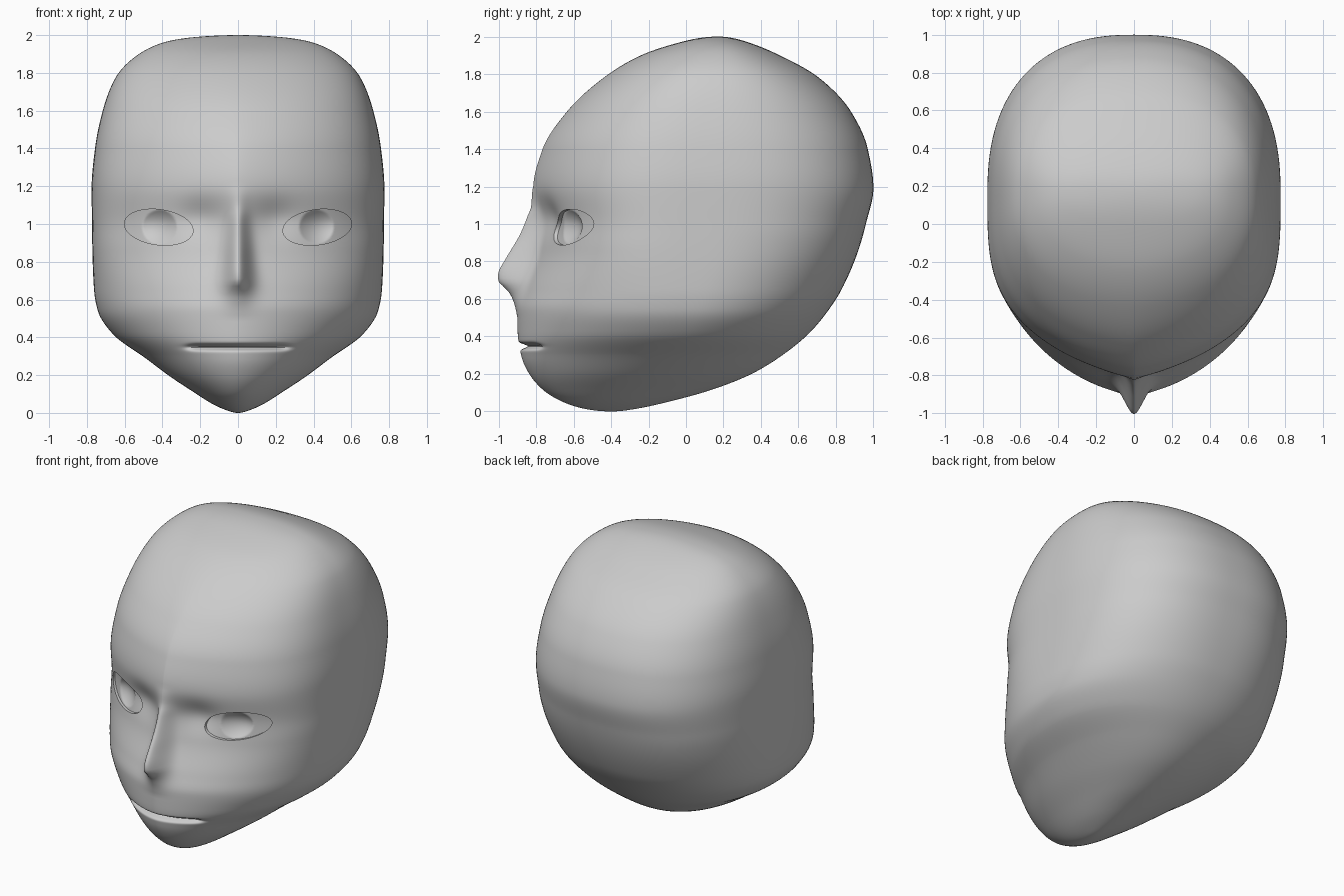
import bpy, bmesh, math

if "Cube" in bpy.data.objects:
    bpy.data.objects.remove(bpy.data.objects["Cube"])

# z, front y, back y, half width, y of the widest point
SECTIONS = [
    (0.00, -.40, -.40, 0, -.40), (0.01, -.52, -.29, .05, -.40), (0.05, -.655, -.10, .14, -.35),
    (0.11, -.757, .12, .235, -.30), (0.20, -.836, .35, .37, -.22), (0.29, -.877, .50, .49, -.12),
    (0.42, -.898, .66, .665, -.02), (0.54, -.90, .76, .742, .03), (0.65, -.87, .83, .762, .06),
    (0.86, -.80, .92, .771, .12), (1.00, -.785, .96, .773, .15), (1.19, -.815, 1.0, .775, .15),
    (1.40, -.765, .97, .757, .15), (1.60, -.635, .88, .716, .15), (1.78, -.44, .71, .645, .16),
    (1.90, -.24, .50, .524, .17), (1.97, -.03, .33, .36, .17), (2.00, .17, .17, 0, .17)]
# z, front roundness across, front roundness in depth, back roundness
ROUNDNESS = [(0, 2, 2, 2), (.4, 1.7, 2.2, 2.05), (.6, 1.55, 2.5, 2.2), (.95, 1.2, 3.6, 2.4),
             (1.2, 1.25, 3.4, 2.4), (1.6, 1.6, 2.8, 2.3), (2, 2, 2.2, 2.2)]
# z, how far the nose stands out, its width
NOSE = [(.50, 0, .08), (.55, .01, .08), (.615, .05, .08), (.66, .10, .075), (.70, .15, .07),
        (.75, .165, .065), (.82, .15, .06), (.92, .108, .055), (1.03, .065, .05),
        (1.10, .025, .05), (1.20, 0, .05)]


def phi(z):
    return math.acos(max(-1, min(1, 1 - z)))


def curve(table, key=lambda v: v):
    """Smooth monotone interpolation of every column of a table."""
    xs = [key(r[0]) for r in table]
    cols = list(zip(*[r[1:] for r in table]))
    slopes = []
    for c in cols:
        d = [(c[i + 1] - c[i]) / (xs[i + 1] - xs[i]) for i in range(len(xs) - 1)]
        m = [d[0]] + [2 * a * b / (a + b) if a * b > 0 else 0 for a, b in zip(d, d[1:])] + [d[-1]]
        slopes.append(m)

    def ev(z):
        x = max(xs[0], min(xs[-1], key(z)))
        i = 0
        while i < len(xs) - 2 and x > xs[i + 1]:
            i += 1
        h = xs[i + 1] - xs[i]
        t = (x - xs[i]) / h
        return [c[i] * (2 * t**3 - 3 * t**2 + 1) + m[i] * h * (t**3 - 2 * t**2 + t)
                + c[i + 1] * (3 * t**2 - 2 * t**3) + m[i + 1] * h * (t**3 - t**2)
                for c, m in zip(cols, slopes)]
    return ev


section = curve(SECTIONS, phi)
roundness = curve(ROUNDNESS)
nose = curve(NOSE)


def detail(x, z):
    """Nose, eye sockets and mouth slit as an offset of the face in y."""
    n, width = nose(z)
    off = -n * math.exp(-(x / width) ** 2)
    off += .03 * math.exp(-((abs(x) - .2) / .12) ** 2 - ((z - 1.03) / .1) ** 2)
    window = 1 / (1 + (x / .255) ** 16)
    off += .045 * window * math.exp(-((z - .348) / .014) ** 2)
    return off


def face_y(x, z):
    f, b, w, m = section(z)
    p, q, n = roundness(z)
    return m - (m - f) * max(0, 1 - (abs(x) / w) ** p) ** (1 / q) + detail(x, z)


def make_object(name, bm):
    bmesh.ops.recalc_face_normals(bm, faces=bm.faces[:])
    me = bpy.data.meshes.new(name)
    bm.to_mesh(me)
    bm.free()
    ob = bpy.data.objects.new(name, me)
    bpy.context.collection.objects.link(ob)
    return ob


def bridge(bm, a, b):
    for i in range(len(a)):
        j = (i + 1) % len(a)
        bm.faces.new((a[i], a[j], b[j], b[i]))


def fan(bm, tip, ring):
    for i in range(len(ring)):
        bm.faces.new((tip, ring[i], ring[(i + 1) % len(ring)]))


# Head: stacked horizontal sections
FRONT, BACK = 64, 32
zs = [1 - math.cos(math.pi * i / 150) for i in range(1, 150)]
zs = sorted([z for z in zs if not .3 < z < .4] + [.302 + .004 * i for i in range(25)])
bm = bmesh.new()
rings = []
for z in zs:
    f, b, w, m = section(z)
    p, q, n = roundness(z)
    half = []
    for i in range(FRONT + 1):
        t = math.pi / 2 * i / FRONT
        x = w * math.sin(t) ** (2 / p)
        y = m - (m - f) * max(0, math.cos(t)) ** (2 / q)
        half.append((x, y + detail(x, z) * (1 if i < FRONT * .8 else 0)))
    for i in range(1, BACK + 1):
        t = math.pi / 2 * i / BACK
        half.append((w * max(0, math.cos(t)) ** (2 / n), m + (b - m) * math.sin(t) ** (2 / n)))
    half[0], half[-1] = (0, half[0][1]), (0, half[-1][1])
    outline = half + [(-x, y) for x, y in half[-2:0:-1]]
    rings.append([bm.verts.new((x, y, z)) for x, y in outline])
for a, b in zip(rings, rings[1:]):
    bridge(bm, a, b)
fan(bm, bm.verts.new((0, -.40, 0)), rings[0])
fan(bm, bm.verts.new((0, .17, 2)), rings[-1])
head = make_object("head", bm)


# Eyes: almond recesses whose floor is the eyeball with a dished iris
def eye_cutter(side):
    bm = bmesh.new()

    def point(r, a):
        x = .42 + .182 * r * math.cos(a)
        z = .983 + .094 * r * math.sin(a) + .018 * r * math.cos(a)
        d = math.hypot(x - .415, z - .985) / .09
        y = face_y(x, z) + .02 + .035 * max(0, 1 - d * d)
        return x, y, z
    loops = []
    for k in range(1, 25):
        pts = [point(k / 24, 2 * math.pi * i / 72) for i in range(72)]
        loops.append([bm.verts.new((side * x, y, z)) for x, y, z in pts])
    x, y, z = point(0, 0)
    fan(bm, bm.verts.new((side * x, y, z)), loops[0])
    for a, b in zip(loops, loops[1:]):
        bridge(bm, a, b)
    outer = [bm.verts.new((v.co.x, -1.1, v.co.z)) for v in loops[-1]]
    bridge(bm, loops[-1], outer)
    bm.faces.new(outer)
    ob = make_object("eye_cutter", bm)
    ob.hide_render = True
    return ob


bpy.context.view_layer.objects.active = head
head.select_set(True)
for side in (1, -1):
    cutter = eye_cutter(side)
    mod = head.modifiers.new("eye", 'BOOLEAN')
    mod.operation = 'DIFFERENCE'
    mod.solver = 'EXACT'
    mod.object = cutter
    bpy.ops.object.modifier_apply(modifier=mod.name)
    bpy.data.objects.remove(cutter)

# One plain grey for the whole head
grey = bpy.data.materials.new("light grey")
grey.diffuse_color = (.6, .6, .6, 1)
grey.use_nodes = True
grey.node_tree.nodes["Principled BSDF"].inputs["Base Color"].default_value = grey.diffuse_color
head.data.materials.clear()
head.data.materials.append(grey)
for poly in head.data.polygons:
    poly.material_index = 0
bpy.ops.object.shade_smooth_by_angle(angle=math.radians(40))
